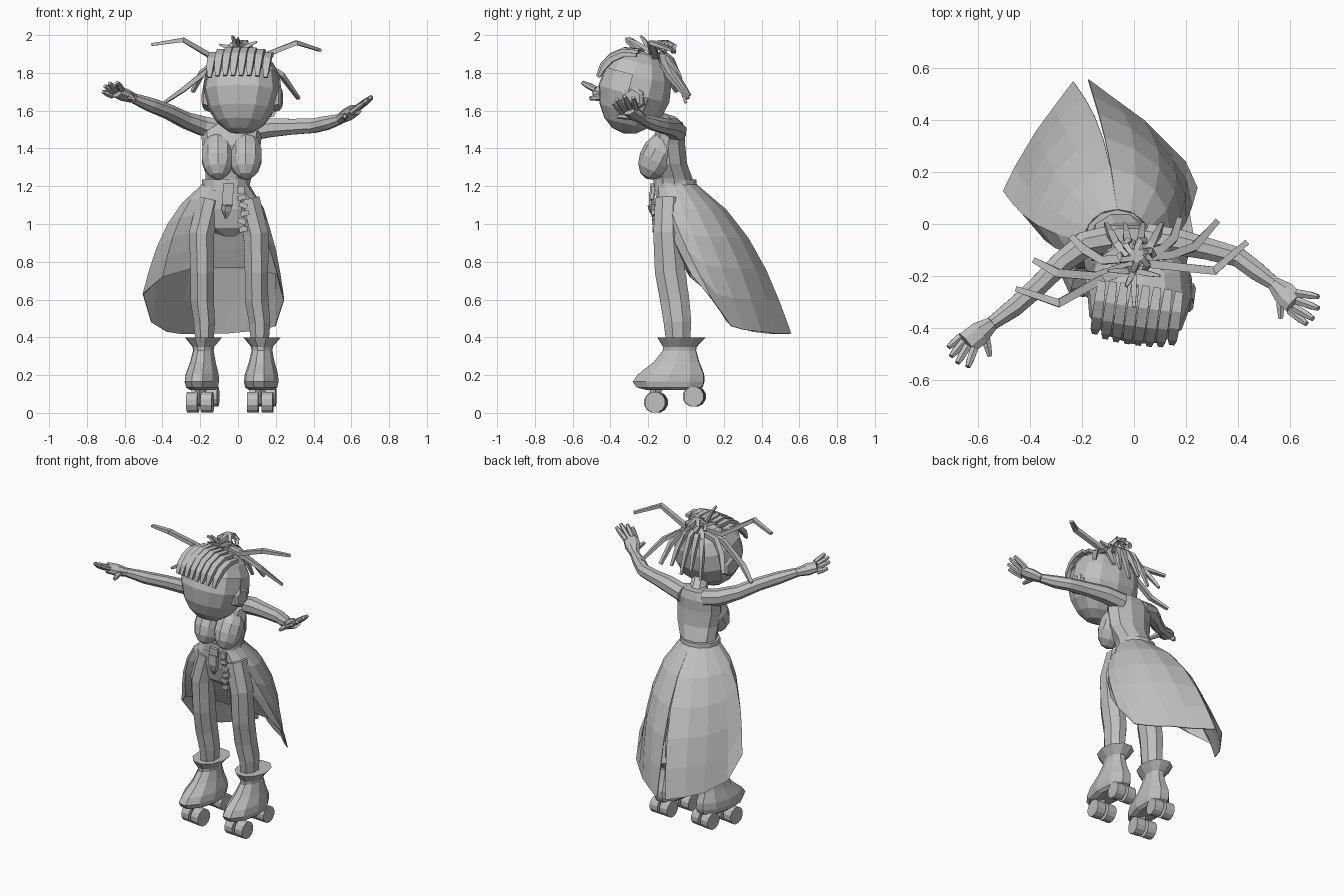
import bpy, bmesh, math
from math import sin, cos, pi, radians
from mathutils import Vector, Matrix

cube = bpy.data.objects.get("Cube")
if cube:
    bpy.data.objects.remove(cube)

GREY = (0.52, 0.52, 0.52, 1)
grey = bpy.data.materials.new("plain grey")
grey.use_nodes = True
grey.diffuse_color = GREY
grey.node_tree.nodes["Principled BSDF"].inputs["Base Color"].default_value = GREY


def finish(name, bm):
    bmesh.ops.recalc_face_normals(bm, faces=bm.faces)
    mesh = bpy.data.meshes.new(name)
    bm.to_mesh(mesh)
    bm.free()
    mesh.materials.append(grey)
    ob = bpy.data.objects.new(name, mesh)
    bpy.context.collection.objects.link(ob)
    return ob


def loft(name, rings, closed=True):
    """Skin a list of rings; closed rings also get end caps."""
    bm = bmesh.new()
    rows = [[bm.verts.new(p) for p in ring] for ring in rings]
    n = len(rows[0])
    for a, b in zip(rows, rows[1:]):
        for i in range(n if closed else n - 1):
            j = (i + 1) % n
            bm.faces.new((a[i], a[j], b[j], b[i]))
    if closed:
        bm.faces.new(rows[0])
        bm.faces.new(rows[-1])
    return finish(name, bm)


def tube(name, path, radii, sides=6):
    """Sweep an n-gon; each radius, to the flats, is a number or (width, height)."""
    path = [Vector(p) for p in path]
    fit = 1 / cos(pi / sides)
    rings = []
    for i, p in enumerate(path):
        t = (path[min(i + 1, len(path) - 1)] - path[max(i - 1, 0)]).normalized()
        ref = Vector((0, 1, 0)) if abs(t.z) > 0.9 else Vector((0, 0, 1))
        u = t.cross(ref).normalized()
        v = u.cross(t)
        r = radii[i] if isinstance(radii, (list, tuple)) else radii
        a, b = r if isinstance(r, tuple) else (r, r)
        angles = [2 * pi * (k + 0.5) / sides for k in range(sides)]
        rings.append([p + (u * a * cos(w) + v * b * sin(w)) * fit for w in angles])
    return loft(name, rings)


def stack(name, rows, sides=10, matrix=Matrix()):
    """Horizontal ovals: z, left x, right x, front y, back y."""
    rings = []
    for z, x0, x1, y0, y1 in rows:
        rings.append([matrix @ Vector(((x0 + x1) / 2 + (x1 - x0) / 2 * cos(w),
                                       (y0 + y1) / 2 + (y1 - y0) / 2 * sin(w), z))
                      for w in (2 * pi * k / sides for k in range(sides))])
    return loft(name, rings)


def ball(name, matrix, segs=12, rings=8, square=1.0, chin=0.0, keep=None):
    """Faceted ball, optionally squarer, narrowed below, or cut by a rule."""
    bm = bmesh.new()
    bmesh.ops.create_uvsphere(bm, u_segments=segs, v_segments=rings, radius=1)
    if keep:
        bad = [f for f in bm.faces if not keep(f.calc_center_median())]
        bmesh.ops.delete(bm, geom=bad, context="FACES")
    for v in bm.verts:
        v.co = [math.copysign(abs(c) ** square, c) for c in v.co]
        v.co.x *= 1 - chin * max(0, -v.co.z)
        v.co.y *= 1 - chin * max(0, -v.co.z)
    bm.transform(matrix)
    return finish(name, bm)


def box(name, at, size, turn=0):
    bm = bmesh.new()
    bmesh.ops.create_cube(bm, size=1)
    bm.transform(Matrix.Translation(at) @ Matrix.Rotation(turn, 4, "Y") @ Matrix.Diagonal((*size, 1)))
    return finish(name, bm)


def scaled(at, size, tilt=0):
    return (Matrix.Translation(at) @ Matrix.Rotation(radians(tilt), 4, "X")
            @ Matrix.Diagonal((*size, 1)))


# Torso, bust, neck, belt
stack("torso", [(1.18, -.185, .055, -.165, .05), (1.24, -.172, .07, -.165, .04),
                (1.32, -.175, .11, -.18, .01), (1.42, -.19, .12, -.19, 0),
                (1.49, -.195, .13, -.165, 0), (1.54, -.14, .09, -.12, -.015)])
for side, x in (("right", -.107), ("left", .04)):
    ball(side + "_bust", scaled((x, -.15, 1.36), (.09, .092, .135), -28), 10, 7)
tube("neck", [(-.02, -.09, 1.5), (0, -.15, 1.55), (.02, -.24, 1.62)], .05, 8)
stack("belt", [(1.175, -.195, .065, -.175, .06), (1.235, -.19, .062, -.172, .055)], 12)
stack("hips", [(1.2, -.185, .055, -.165, .05), (1.08, -.25, .125, -.165, .06),
               (.98, -.25, .13, -.14, .03), (.93, -.1, .02, -.09, 0)])

# Swept-back skirt, split along the rear
hem = [(-.235, .55, .42), (-.31, .45, .42), (-.38, .355, .43), (-.46, .22, .48),
       (-.505, .127, .63), (-.40, .02, .72), (-.22, -.01, .77), (-.06, -.01, .77),
       (.07, -.01, .77), (.21, .03, .73), (.245, .14, .6), (.2, .24, .46),
       (.13, .31, .44), (.04, .40, .43), (-.07, .48, .42), (-.175, .558, .42)]
rings = []
for t in (0, .17, .36, .57, .78, 1):
    ring = []
    for i, h in enumerate(hem):
        w = 2 * pi * i / (len(hem) - 1)
        out = Vector((-sin(w), cos(w), 0))
        waist = Vector((-.065, -.055, 1.21)) + Vector((out.x * .125, out.y * .112, 0))
        bulge = (.02 + .075 * math.sqrt(max(0, .5 + .5 * cos(w)))) * sin(pi * t ** .72)
        ring.append(waist.lerp(Vector(h), t) + out * bulge)
    middle = (ring[0] + ring[-1]) / 2
    for end in (0, -1):
        ring[end] = ring[end].lerp(middle, 1 - t)
    rings.append(ring)
skirt = loft("skirt", rings, closed=False)
skirt.modifiers.new("cloth", "SOLIDIFY").thickness = .005

# Legs, boots and roller wheels
for side, hip, knee, ankle, foot, yaw in (("right", -.15, -.19, -.178, -.187, -8),
                                          ("left", .05, .098, .115, .125, -4)):
    tube(side + "_leg", [(hip, -.095, 1.13), (knee - .003, -.1, .95), (knee, -.085, .75),
                         (knee, -.06, .6), (ankle, -.045, .48), (ankle, -.04, .34)],
         [(.065, .068), (.066, .073), (.062, .08), (.062, .077), (.056, .073), (.045, .06)], 8)
    place = (Matrix.Translation((foot, -.06, 0)) @ Matrix.Rotation(radians(yaw), 4, "Z")
             @ Matrix.Translation((0, .06, 0)))
    boot = [(.12, .066, -.21, .07), (.135, .085, -.27, .095), (.165, .092, -.29, .105),
            (.205, .088, -.26, .103), (.27, .068, -.175, .075), (.33, .055, -.125, .057),
            (.35, .058, -.125, .06), (.4, .1, -.155, .11)]
    stack(side + "_boot", [(z, -w, w, a, b) for z, w, a, b in boot], 10, place)
    for end, y, z, r in (("front", -.16, .056, .054), ("rear", .045, .087, .052)):
        tube(f"{side}_{end}_axle", [place @ Vector((x, y, z)) for x in (-.06, .06)], .014, 6)
        stack(f"{side}_{end}_truck", [(z - .01, -.02, .02, y - .02, y + .02),
                                      (.14, -.03, .03, y - .035, y + .035)], 4, place)
        for k in (-1, 1):
            tube(f"{side}_{end}_wheel", [place @ Vector((k * x, y, z)) for x in (.009, .068)],
                 r, 12)

# Arms and spread hands
arms = {
    "right": ([(-.1, -.06, 1.5), (-.19, -.08, 1.52), (-.28, -.15, 1.55), (-.37, -.24, 1.595),
               (-.46, -.32, 1.63), (-.55, -.385, 1.665)], (-.645, -.46, 1.70),
              [(-.715, -.475, 1.70), (-.705, -.51, 1.73), (-.68, -.535, 1.745),
               (-.64, -.55, 1.75)], (-.555, -.51, 1.665)),
    "left": ([(.05, -.05, 1.49), (.17, -.07, 1.51), (.28, -.095, 1.515), (.4, -.127, 1.52),
              (.47, -.18, 1.535), (.54, -.23, 1.555)], (.62, -.305, 1.605),
             [(.71, -.28, 1.67), (.71, -.325, 1.675), (.69, -.365, 1.66),
              (.665, -.385, 1.64)], (.565, -.365, 1.57))}
for side, (path, knuckle, tips, thumb) in arms.items():
    tube(side + "_arm", path, [.052, .05, .042, .038, .036, .026], 8)
    wrist, knuckle = Vector(path[-1]), Vector(knuckle)
    mean = sum((Vector(t) for t in tips), Vector()) / 4
    tube(side + "_palm", [wrist, wrist.lerp(knuckle, .5), knuckle],
         [(.027, .024), (.045, .032), (.045, .028)], 8)
    for tip in map(Vector, tips):
        base = knuckle + (tip - mean) * .65
        tube(side + "_finger", [base, base.lerp(tip, .6), tip], [.015, .014, .009])
    root = wrist.lerp(knuckle, .3)
    tube(side + "_thumb", [root, root.lerp(Vector(thumb), .6), thumb], [.018, .015, .009])

# Head with hair cap, ears and fringe
SIZE = Vector((.203, .19, .218))
head = (Matrix.Translation((.02, -.28, 1.692)) @ Matrix.Rotation(radians(-8), 4, "Z")
        @ Matrix.Rotation(radians(-14), 4, "X"))
ball("head", head @ Matrix.Diagonal((*SIZE, 1)), 12, 8, .85, .22)
ball("hair_cap", head @ Matrix.Diagonal((*(SIZE * 1.05), 1)), 12, 8, .85, .15,
     lambda c: c.z + .6 * c.y > .2)
for side, k in (("right", -1), ("left", 1)):
    tube(side + "_ear", [head @ Vector((k * x, .03, -.02)) for x in (.17, .2, .212)],
         [.062, .056, .04], 6)
for n in range(8):
    x = -.15 + .3 * n / 7
    reach = (1 - abs(x / .225) ** 3) ** .33 * 1.06
    lock = [head @ Vector((x, -SIZE.y * reach * cos(radians(a)) ** .85,
                           SIZE.z * reach * sin(radians(a)) ** .85))
            for a in (88, 66, 44, 24, 9)]
    tube("fringe_lock", lock, [(.015, .01), (.019, .014), (.02, .014), (.018, .013), (.01, .006)], 4)

# Long curved strands and the tied knot at the crown
strands = [[(.02, -.15, 1.9), (.12, -.16, 1.885), (.31, -.18, 1.96), (.435, -.07, 1.92)],
           [(.02, -.13, 1.9), (.14, -.12, 1.85), (.23, -.09, 1.79), (.32, .01, 1.665)],
           [(0, -.17, 1.9), (-.12, -.21, 1.875), (-.29, -.305, 1.975), (-.455, -.25, 1.95)],
           [(0, -.15, 1.9), (-.14, -.2, 1.83), (-.29, -.19, 1.71), (-.385, -.14, 1.645)],
           [(0, -.13, 1.9), (-.12, -.14, 1.86), (-.19, -.1, 1.8), (-.24, -.05, 1.7)],
           [(.02, -.12, 1.9), (.1, -.1, 1.86), (.15, -.06, 1.8), (.175, .02, 1.68)]]
for path in strands:
    tube("long_strand", path, [(.015, .012), (.016, .013), (.016, .012), (.011, .007)], 4)
for n in range(4):
    x = -.09 + .06 * n
    drop = .04 * (n % 2)
    tube("back_strand", [(x * .3, -.13, 1.91), (x * .7, -.08, 1.87), (x, -.04, 1.77 + drop / 2),
                         (x * 1.2, 0, 1.64 + drop)], [.014, .014, .013, .007], 4)
for dx, dy, dz in [(-.03, -.06, .085), (0, -.14, .075), (.1, -.02, .055),
                   (-.1, 0, .04), (.05, .08, .06)]:
    root = Vector((0, -.18, 1.91))
    tip = root + Vector((dx, dy, dz))
    tube("crown_spike", [root, root.lerp(tip, .6) + Vector((0, 0, .005)), tip], [.012, .01, .005], 4)
for turn in (0, 60, 120):
    spin = (Matrix.Translation((.01, -.12, 1.91)) @ Matrix.Rotation(radians(turn), 4, "Z"))
    tube("knot_loop", [spin @ Vector((.065 * cos(radians(a)), .02 * sin(radians(a * 2)),
                                      .055 * sin(radians(a)))) for a in range(0, 181, 36)], .011, 4)

# Trinkets hanging from the belt
box("buckle", (-.05, -.18, 1.19), (.06, .02, .05))
box("pouch", (-.055, -.18, 1.135), (.055, .03, .07))
tube("pouch_tassel", [(-.055, -.175, 1.1), (-.06, -.17, 1.07), (-.063, -.165, 1.03)],
     [.025, .022, .004], 5)
box("belt_clip", (.015, -.175, 1.18), (.04, .02, .04))
for n in range(5):
    z = 1.14 - .042 * n
    turn = .35 if n % 2 else -.25
    box("charm_link", (.02 + .008 * (n % 3), -.18 + .003 * n, z), (.045, .018, .026), turn)
    box("charm_rod", (.026, -.175 + .003 * n, z - .02), (.012, .012, .03))
